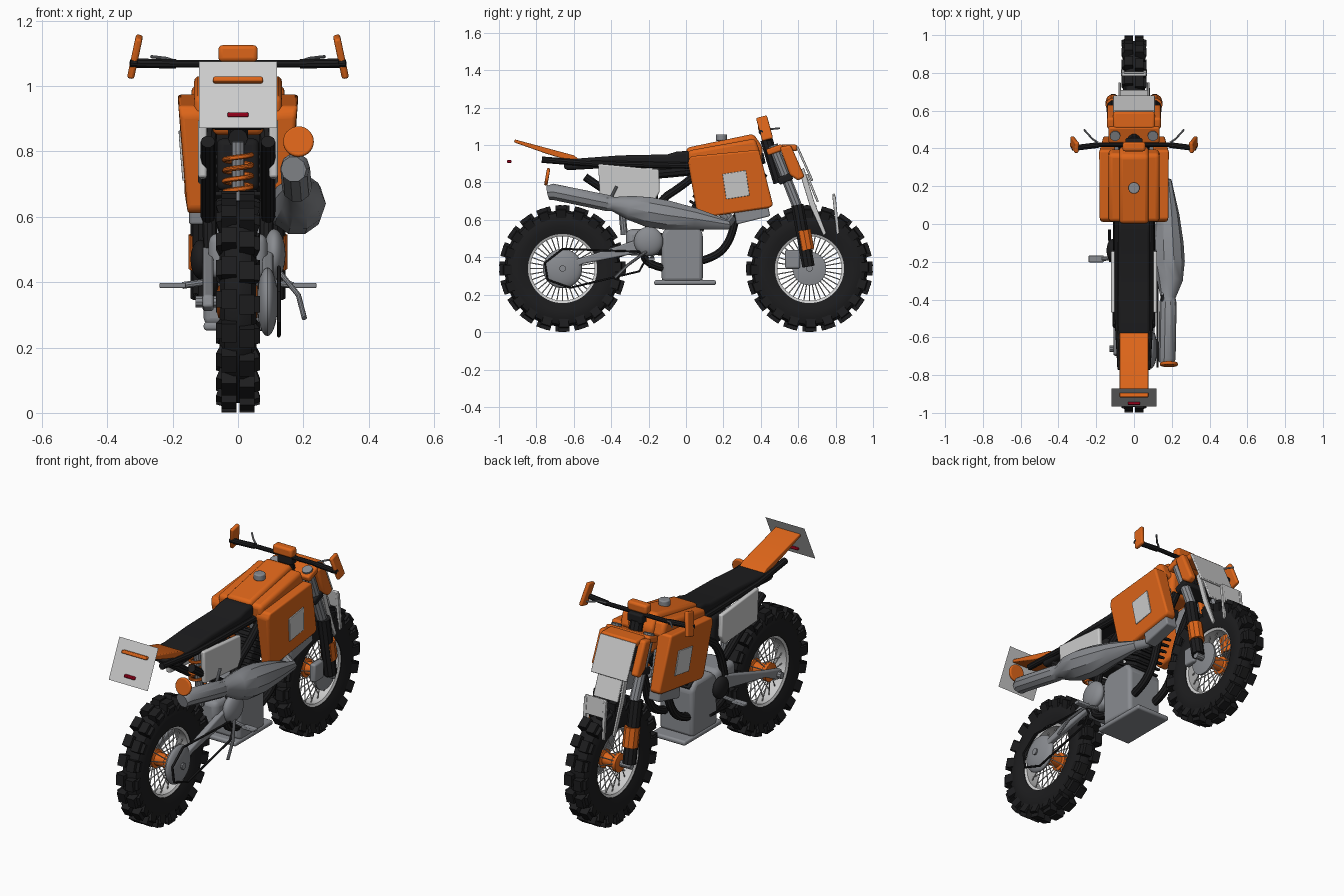
import bpy, bmesh, math
from math import sin, cos, pi, radians
from mathutils import Matrix, Vector

if "Cube" in bpy.data.objects:
    bpy.data.objects.remove(bpy.data.objects["Cube"])

def mat(name, c):
    m = bpy.data.materials.new(name)
    m.diffuse_color = (*c, 1)
    m.use_nodes = True
    m.node_tree.nodes["Principled BSDF"].inputs["Base Color"].default_value = m.diffuse_color
    return m

ORANGE = mat("orange", (0.72, 0.13, 0.01))
BLACK = mat("black", (0.012, 0.012, 0.013))
METAL = mat("metal", (0.25, 0.26, 0.28))
LIGHT = mat("light_grey", (0.52, 0.52, 0.52))
RED = mat("red", (0.3, 0.0, 0.01))

def finish(name, me, m, mirror=False, bevel=0, solid=0):
    me.materials.clear()
    me.materials.append(m)
    ob = bpy.data.objects.new(name, me)
    bpy.context.collection.objects.link(ob)
    me.shade_smooth()
    me.set_sharp_from_angle(angle=radians(35))
    if bevel:
        b = ob.modifiers.new("bevel", "BEVEL")
        b.width, b.segments = bevel, 3
        b.limit_method = 'ANGLE'
    if mirror:
        ob.modifiers.new("mirror", "MIRROR")
    return ob

def from_bm(name, bm, m, **kw):
    bmesh.ops.recalc_face_normals(bm, faces=bm.faces)
    me = bpy.data.meshes.new(name)
    bm.to_mesh(me)
    bm.free()
    return finish(name, me, m, **kw)

def box(name, c, s, m, rot=(0, 0, 0), **kw):
    bm = bmesh.new()
    R = Matrix.Rotation(radians(rot[2]), 4, 'Z') @ Matrix.Rotation(radians(rot[1]), 4, 'Y') @ Matrix.Rotation(radians(rot[0]), 4, 'X')
    bmesh.ops.create_cube(bm, size=1, matrix=Matrix.Translation(c) @ R @ Matrix.Diagonal((*s, 1)))
    return from_bm(name, bm, m, **kw)

def prism(name, yz, xin, xout, m, **kw):
    """Side-view outline extruded along x; xout may vary per point."""
    bm = bmesh.new()
    xo = xout if isinstance(xout, (list, tuple)) else [xout] * len(yz)
    a = [bm.verts.new((xin, y, z)) for y, z in yz]
    b = [bm.verts.new((x, y, z)) for x, (y, z) in zip(xo, yz)]
    bm.faces.new(a)
    bm.faces.new(b)
    for i in range(len(yz)):
        j = (i + 1) % len(yz)
        bm.faces.new((a[i], a[j], b[j], b[i]))
    return from_bm(name, bm, m, **kw)

def tube(name, pts, r, m, smooth=False, radii=None, cyclic=False, **kw):
    cu = bpy.data.curves.new(name, 'CURVE')
    cu.dimensions, cu.bevel_depth, cu.bevel_resolution = '3D', r, 3
    cu.use_fill_caps = True
    sp = cu.splines.new('NURBS' if smooth else 'POLY')
    sp.points.add(len(pts) - 1)
    for i, p in enumerate(pts):
        sp.points[i].co = (*p, 1)
        sp.points[i].radius = radii[i] if radii else 1
    sp.use_cyclic_u = cyclic
    if smooth:
        sp.order_u, sp.use_endpoint_u, sp.resolution_u = 3, True, 6
    tmp = bpy.data.objects.new("tmp", cu)
    bpy.context.collection.objects.link(tmp)
    dg = bpy.context.evaluated_depsgraph_get()
    me = bpy.data.meshes.new_from_object(tmp.evaluated_get(dg))
    bpy.data.objects.remove(tmp)
    return finish(name, me, m, **kw)

def lathe(name, prof, c, m, closed=False, n=40, **kw):
    """Spin an (x, radius) profile about the x axis at (y, z) = c."""
    bm = bmesh.new()
    rings = [[bm.verts.new((x, c[0] + r * cos(2 * pi * k / n), c[1] + r * sin(2 * pi * k / n))) for k in range(n)] for x, r in prof]
    for i in range(len(rings) if closed else len(rings) - 1):
        a, b = rings[i], rings[(i + 1) % len(rings)]
        for k in range(n):
            bm.faces.new((a[k], a[k - 1], b[k - 1], b[k]))
    if not closed:
        bm.faces.new(rings[0])
        bm.faces.new(rings[-1])
    return from_bm(name, bm, m, **kw)

def dome(name, x, t, r, c, m):
    """Flattened ball."""
    lathe(name, [(x + t * sin(a * pi / 16), max(r * cos(a * pi / 16), .001)) for a in range(-8, 9)], c, m)

# wheels
half = [(.045, .185), (.057, .225), (.057, .262), (.042, .297), (.015, .31)]
for w, cy in (("front", .66), ("rear", -.66)):
    c = (cy, .34)
    lathe(w + "_tyre", half + [(-x, r) for x, r in half[::-1]], c, BLACK, closed=True, n=60)
    lathe(w + "_rim", [(.045, .192), (.035, .172), (-.035, .172), (-.045, .192)], c, LIGHT, closed=True, n=48)
    lathe(w + "_hub", [(-.065, .03), (-.06, .05), (-.035, .05), (-.03, .035), (.03, .035), (.035, .05), (.06, .05)], c, ORANGE)
    tube(w + "_axle", [(-.13, *c), (.13, *c)], .018, METAL)
    bm = bmesh.new()
    for k in range(40):
        for s in (-1, 1):
            a = 2 * pi * (k / 20 + s * .004) / 1
            if k < 20:
                M = Matrix.Translation((0, *c)) @ Matrix.Rotation(a, 4, 'X')
                bmesh.ops.create_cube(bm, size=1, matrix=M @ Matrix.Translation((s * .028, 0, .317)) @ Matrix.Diagonal((.046, .06, .042, 1)))
                bmesh.ops.create_cube(bm, size=1, matrix=M @ Matrix.Translation((s * .051, 0, .292)) @ Matrix.Rotation(s * .3, 4, 'Y') @ Matrix.Diagonal((.018, .05, .05, 1)))
    from_bm(w + "_tyre_knobs", bm, BLACK)
    bm = bmesh.new()
    for k in range(36):
        M = Matrix.Translation((0, *c)) @ Matrix.Rotation(2 * pi * k / 36, 4, 'X')
        s = 1 if k % 2 else -1
        M = M @ Matrix.Translation((s * .025, 0, .11)) @ Matrix.Rotation(-s * .28, 4, 'Y')
        bmesh.ops.create_cone(bm, segments=6, radius1=.003, radius2=.003, depth=.142, cap_ends=True, matrix=M)
    from_bm(w + "_spokes", bm, LIGHT)
dome("rear_sprocket_cover", .09, .032, .105, (-.66, .34), METAL)
lathe("front_brake_disc", [(.066, .09), (.078, .09), (.085, .05)], (.66, .34), METAL)
box("brake_caliper", (.085, .57, .39), (.035, .08, .1), METAL, bevel=.01)

# front forks
tube("fork_lower", [(.11, .655, .35), (.11, .595, .68)], .035, BLACK, mirror=True)
tube("fork_band", [(.11, .647, .44), (.11, .628, .545)], .041, ORANGE, mirror=True)
tube("fork_upper", [(.1, .6, .66), (.1, .465, 1.0)], .028, METAL, mirror=True)
box("fork_clamp_lower", (0, .53, .82), (.26, .08, .04), BLACK, rot=(22, 0, 0), bevel=.01)
box("fork_clamp_upper", (0, .475, .975), (.27, .09, .035), ORANGE, rot=(20, 0, 0), bevel=.01)
tube("steering_stem", [(0, .5, .8), (0, .43, 1.03)], .035, BLACK)

# front plate, surround and fender
box("front_plate", (0, .635, .9), (.22, .012, .2), LIGHT, rot=(24, 0, 0), bevel=.004)
prism("plate_surround", [(.5, .99), (.56, 1.0), (.635, .83), (.60, .81), (.555, .84)], .1, .142, ORANGE, mirror=True, bevel=.012)
box("plate_surround_top", (0, .55, .985), (.22, .09, .035), ORANGE, bevel=.012)
box("front_fender", (0, .675, .77), (.15, .012, .16), LIGHT, rot=(22, 0, 0), bevel=.004)
prism("fender_leg", [(.605, .86), (.63, .88), (.685, .7), (.75, .53), (.735, .515), (.66, .68)], .07, .082, LIGHT, mirror=True, bevel=.003)
box("fender_tip", (0, .795, .69), (.13, .014, .1), LIGHT, rot=(6, 0, 0), bevel=.004)
prism("fender_tip_leg", [(.782, .73), (.8, .73), (.82, .53), (.805, .52)], .05, .068, LIGHT, mirror=True, bevel=.003)

# handlebar with guards and levers
tube("handlebar", [(-.33, .4, 1.07), (-.17, .42, 1.068), (.17, .42, 1.068), (.33, .4, 1.07)], .012, BLACK)
tube("grip", [(.19, .418, 1.068), (.31, .403, 1.07)], .015, BLACK, mirror=True)
box("bar_pad", (0, .41, 1.1), (.12, .05, .05), ORANGE, bevel=.012)
box("bar_mount", (0, .43, 1.05), (.09, .05, .05), BLACK, bevel=.008)
box("hand_guard", (.315, .42, 1.09), (.022, .06, .13), ORANGE, rot=(15, -12, 0), bevel=.008, mirror=True)
tube("lever", [(.19, .43, 1.075), (.22, .45, 1.085), (.265, .5, 1.09)], .005, METAL, mirror=True)

# tank, shrouds and radiators
prism("tank", [(0, .985), (.36, 1.06), (.41, .99), (.4, .85), (.02, .85)], -.078, .078, ORANGE, bevel=.02)
prism("tank_shoulder", [(.01, .97), (.37, 1.035), (.4, .95), (.02, .88)], -.135, .135, ORANGE, bevel=.02)
lathe("tank_core", [(-.07, .08), (.07, .08)], (.2, .85), BLACK)
prism("shroud", [(.01, .91), (.025, .94), (.39, .975), (.465, .68), (.45, .665), (.08, .61), (.06, .625)],
      .1, [.175, .185, .185, .165, .16, .155, .155], ORANGE, mirror=True, bevel=.015)
prism("shroud_badge", [(.195, .845), (.32, .865), (.34, .73), (.215, .71)], .15, [.181, .182, .171, .17], LIGHT, mirror=True, bevel=.003)
prism("radiator", [(.22, .85), (.4, .88), (.45, .62), (.27, .575)], .08, .15, METAL, mirror=True, bevel=.008)
bm = bmesh.new()
bmesh.ops.create_cone(bm, segments=24, radius1=.03, radius2=.03, depth=.035, cap_ends=True, matrix=Matrix.Translation((0, .19, 1.04)))
from_bm("fuel_cap", bm, METAL, bevel=.006)

# seat and rear bodywork
prism("seat", [(.02, .97), (-.05, .965), (-.1, .95), (-.35, .945), (-.62, .925), (-.66, .89), (-.64, .865), (-.3, .885), (.02, .9)], -.085, .085, BLACK, bevel=.018)
tube("seat_rail", [(.085, .02, .89), (.085, -.5, .9), (.07, -.77, .922)], .018, BLACK, mirror=True)
prism("side_panel", [(-.47, .9), (-.46, .72), (-.17, .7), (-.14, .75), (-.145, .87)], .095, .122, LIGHT, mirror=True, bevel=.008)
prism("rear_fender", [(-.915, 1.03), (-.92, 1.015), (-.75, .955), (-.62, .915), (-.56, .915), (-.6, .945)], -.076, .076, ORANGE, bevel=.005)
bm = bmesh.new()
bm.faces.new([bm.verts.new(v) for v in ((-.12, -.965, .872), (.12, -.965, .872), (.12, -.87, 1.075), (-.12, -.87, 1.075))])
from_bm("rear_plate", bm, LIGHT)
box("tail_light", (0, -.945, .912), (.065, .025, .014), RED, bevel=.004)

# frame tubes
tube("frame_spine", [(0, .42, .93), (0, .1, .86), (0, -.3, .84)], .03, BLACK, smooth=True)
tube("frame_side", [(.085, .1, .88), (.09, -.02, .78), (.09, -.15, .7), (.085, -.22, .5), (.08, -.23, .34), (.08, 0, .33)], .022, BLACK, smooth=True, mirror=True)
tube("frame_down", [(.06, .42, .85), (.06, .28, .68), (.07, .23, .45), (.07, .08, .37), (.07, -.05, .36)], .022, BLACK, smooth=True, mirror=True)
tube("subframe_strut", [(.092, -.54, .83), (.092, -.2, .6)], .022, BLACK, mirror=True)

# engine
prism("engine_block", [(-.13, .27), (.09, .27), (.09, .53), (.06, .57), (-.09, .57), (-.13, .53)], -.105, .105, METAL, bevel=.02)
box("skid_plate", (0, -.005, .265), (.21, .33, .026), METAL, bevel=.01)
box("gearbox", (0, -.23, .48), (.18, .18, .14), METAL, bevel=.03)
dome("clutch_cover", .11, .035, .078, (-.2, .485), METAL)
dome("ignition_cover", -.115, .03, .06, (-.14, .47), BLACK)
for i in range(7):
    box(f"cylinder_fin_{i}", (0, .03 + i * .018, .58 + i * .028), (.17, .15, .014), BLACK, rot=(-30, 0, 0), bevel=.004)
box("cylinder", (0, .08, .66), (.12, .1, .24), BLACK, rot=(-30, 0, 0), bevel=.01)
box("airbox", (0, -.22, .76), (.13, .14, .16), BLACK, bevel=.02)

# exhaust
tube("exhaust", [(.17, -.735, .745), (.175, -.71, .75), (.18, -.42, .69), (.18, -.39, .685), (.19, -.3, .665), (.185, -.2, .642), (.18, -.1, .625), (.18, .05, .605), (.175, .22, .575), (.12, .24, .6), (.05, .17, .66)],
     .08, METAL, radii=[.5, .57, .57, .5, .85, 1.05, 1.03, .75, .35, .33, .33])
lathe("exhaust_tip", [(-.045, .001), (-.044, .02), (.044, .02), (.045, .001)], (-.74, .83), ORANGE).hide_render = True
bm = bmesh.new()
bmesh.ops.create_cone(bm, segments=28, radius1=.047, radius2=.047, depth=.018, cap_ends=True,
                      matrix=Matrix.Translation((.185, -.742, .83)) @ Matrix.Rotation(radians(80), 4, 'X'))
bpy.data.objects.remove(bpy.data.objects["exhaust_tip"])
from_bm("exhaust_cap", bm, ORANGE, bevel=.006)
tube("exhaust_hanger", [(.15, -.41, .7), (.15, -.37, .78)], .008, METAL)

# swingarm, shock and chain
prism("swingarm", [(-.7, .325), (-.69, .36), (-.55, .4), (-.2, .515), (-.17, .47), (-.22, .43), (-.55, .365), (-.66, .31)], .075, .108, METAL, mirror=True, bevel=.008)
tube("shock_body", [(0, -.33, .52), (0, -.36, .83)], .02, METAL)
tube("shock_spring", [(.042 * cos(t * .5), -.352 + .042 * sin(t * .5), .66 + t * .0026) for t in range(51)], .008, ORANGE)
tube("chain", [(.125, -.66, .445), (.125, -.25, .43), (.125, -.22, .38), (.125, -.25, .325), (.125, -.62, .237), (.125, -.74, .28), (.125, -.755, .37)], .006, BLACK, cyclic=True)

# foot controls
tube("foot_peg_arm", [(.1, -.18, .4), (.17, -.185, .39)], .011, METAL, mirror=True)
box("foot_peg", (.2, -.185, .39), (.08, .035, .016), METAL, bevel=.004, mirror=True)
tube("kick_lever", [(.12, -.2, .44), (.185, -.31, .36), (.203, -.38, .29)], .008, METAL)
tube("brake_pedal", [(-.125, -.2, .35), (-.13, -.03, .36)], .008, BLACK)
